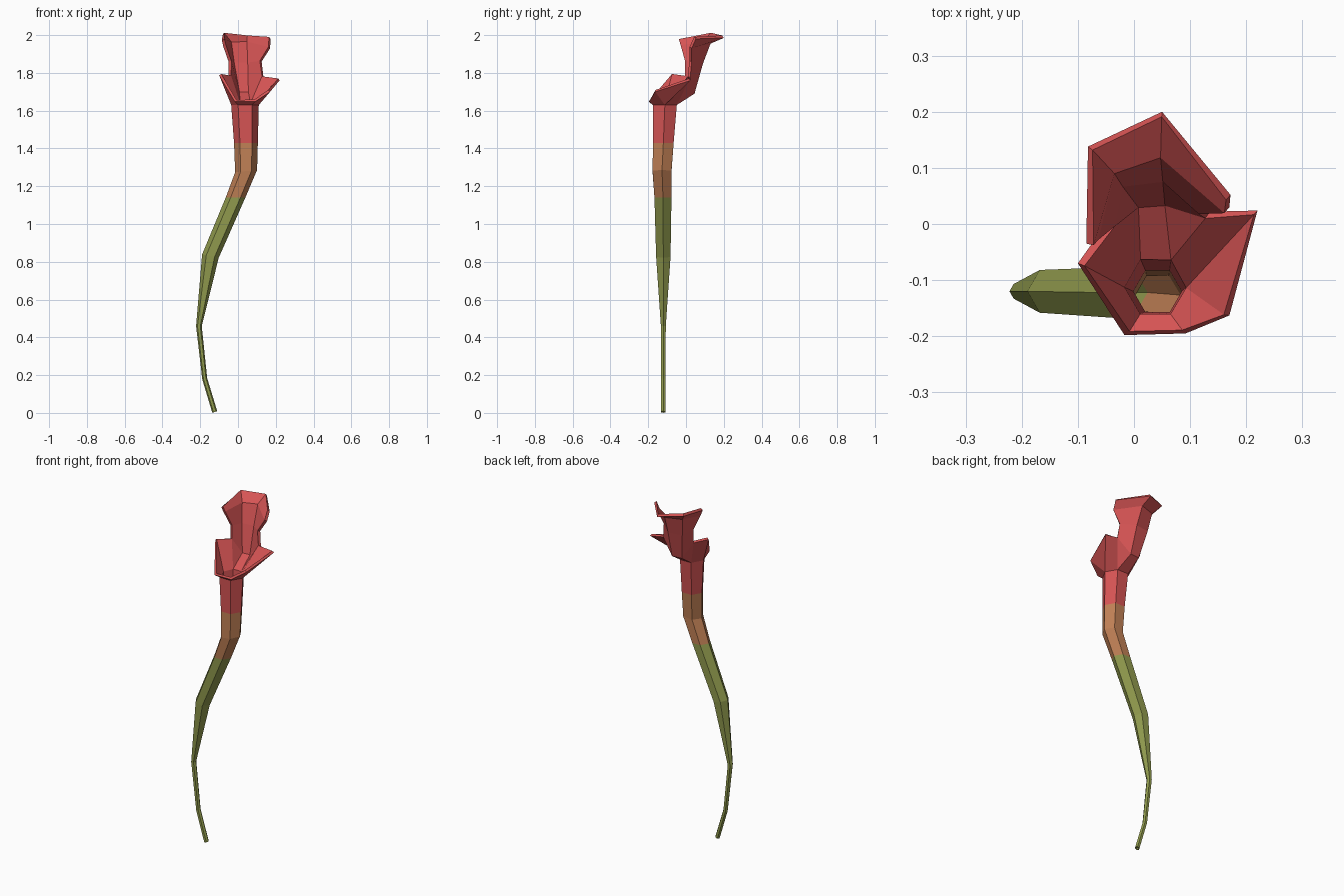
import bpy, bmesh, math
from mathutils import Vector

if "Cube" in bpy.data.objects:
    bpy.data.objects.remove(bpy.data.objects["Cube"])


def material(name, rgb):
    m = bpy.data.materials.new(name)
    m.diffuse_color = (*rgb, 1)
    m.use_nodes = True
    m.node_tree.nodes["Principled BSDF"].inputs["Base Color"].default_value = m.diffuse_color
    return m


mats = [material("stalk green", (0.283, 0.328, 0.076)),
        material("blend brown", (0.527, 0.216, 0.091)),
        material("pitcher red", (0.67, 0.089, 0.089))]

bm = bmesh.new()
weights = {}          # wall thickness factor per vertex


def vert(co, w):
    v = bm.verts.new(co)
    weights[v] = w
    return v


def face(vs, mat):
    f = bm.faces.new(vs)
    f.material_index = mat
    return f


# Six-sided tube: x, y, z, radius, x tilt, wall factor
path = [(-0.123, -0.12, 0.005, 0.013, 0.35, 0.25),
        (-0.176, -0.12, 0.18, 0.013, 0.25, 0.25),
        (-0.207, -0.12, 0.46, 0.015, 0.0, 0.3),
        (-0.146, -0.12, 0.83, 0.044, -0.2, 0.6),
        (-0.013, -0.122, 1.14, 0.052, 0.0, 0.8),
        (0.043, -0.127, 1.28, 0.058, 0.1, 0.9),
        (0.042, -0.12, 1.43, 0.063, 0.0, 1.0),
        (0.037, -0.112, 1.63, 0.073, 0.0, 1.0)]
rings = []
for x, y, z, r, tilt, w in path:
    ring = []
    for i in range(6):
        a = math.radians(60 * i)
        dx = r * math.cos(a)
        ring.append(vert((x + dx, y + r * math.sin(a), z + tilt * dx), w))
    rings.append(ring)
for k in range(len(rings) - 1):
    mat = 0 if k < 4 else 1 if k < 6 else 2
    for i in range(6):
        j = (i + 1) % 6
        face((rings[k][i], rings[k][j], rings[k + 1][j], rings[k + 1][i]), mat)

# Flared lip
R, BR, BL, L, FL, FR = rings[-1]
lip_l, lip_fl, lip_fr, lip_r, lip_tip = [vert(c, 0.7) for c in (
    (-0.1, -0.07, 1.788), (-0.017, -0.198, 1.648), (0.092, -0.195, 1.648),
    (0.17, -0.163, 1.70), (0.22, 0.024, 1.76))]

# Hood, from the throat up to its flared edge: left, back left, back right, right
hood = [[vert(c, 0.8) for c in row] for row in (
    ((-0.05, 0.0, 1.78), (0.0, 0.04, 1.69), (0.06, 0.045, 1.69), (0.135, 0.022, 1.775)),
    ((-0.05, 0.0, 1.86), (-0.03, 0.078, 1.85), (0.055, 0.09, 1.85), (0.125, 0.03, 1.86)),
    ((-0.078, -0.025, 1.94), (-0.045, 0.098, 1.955), (0.05, 0.13, 1.955), (0.17, 0.03, 1.93)),
    ((-0.085, -0.035, 1.97), (-0.082, 0.138, 2.0), (0.05, 0.2, 1.985), (0.172, 0.052, 1.98)))]
h = hood[0]
for vs in ((FL, FR, lip_fr, lip_fl), (FR, R, lip_r, lip_fr), (R, lip_tip, lip_r),
           (R, BR, h[3], lip_tip), (BR, h[2], h[3]), (BR, BL, h[1], h[2]),
           (BL, h[0], h[1]), (BL, L, lip_l, h[0]), (L, FL, lip_fl, lip_l)):
    face(vs, 2)
for lo, hi in zip(hood, hood[1:]):
    for i in range(3):
        face((lo[i + 1], lo[i], hi[i], hi[i + 1]), 2)

# Face outward all the way round
bmesh.ops.recalc_face_normals(bm, faces=bm.faces[:])
bm.normal_update()
bm.faces.ensure_lookup_table()
f = bm.faces[0]
if f.normal.dot(f.calc_center_median() - Vector(path[0][:3])) < 0:
    bmesh.ops.reverse_faces(bm, faces=bm.faces[:])

bm.verts.index_update()
factor = {v.index: w for v, w in weights.items()}
mesh = bpy.data.meshes.new("pitcher_plant")
bm.to_mesh(mesh)
bm.free()
for m in mats:
    mesh.materials.append(m)
plant = bpy.data.objects.new("pitcher_plant", mesh)
bpy.context.collection.objects.link(plant)

# Hollow wall, thinner down the stalk
group = plant.vertex_groups.new(name="wall")
for i, w in factor.items():
    group.add([i], w, 'REPLACE')
solid = plant.modifiers.new("wall", 'SOLIDIFY')
solid.thickness = 0.02
solid.offset = -1
solid.vertex_group = "wall"
